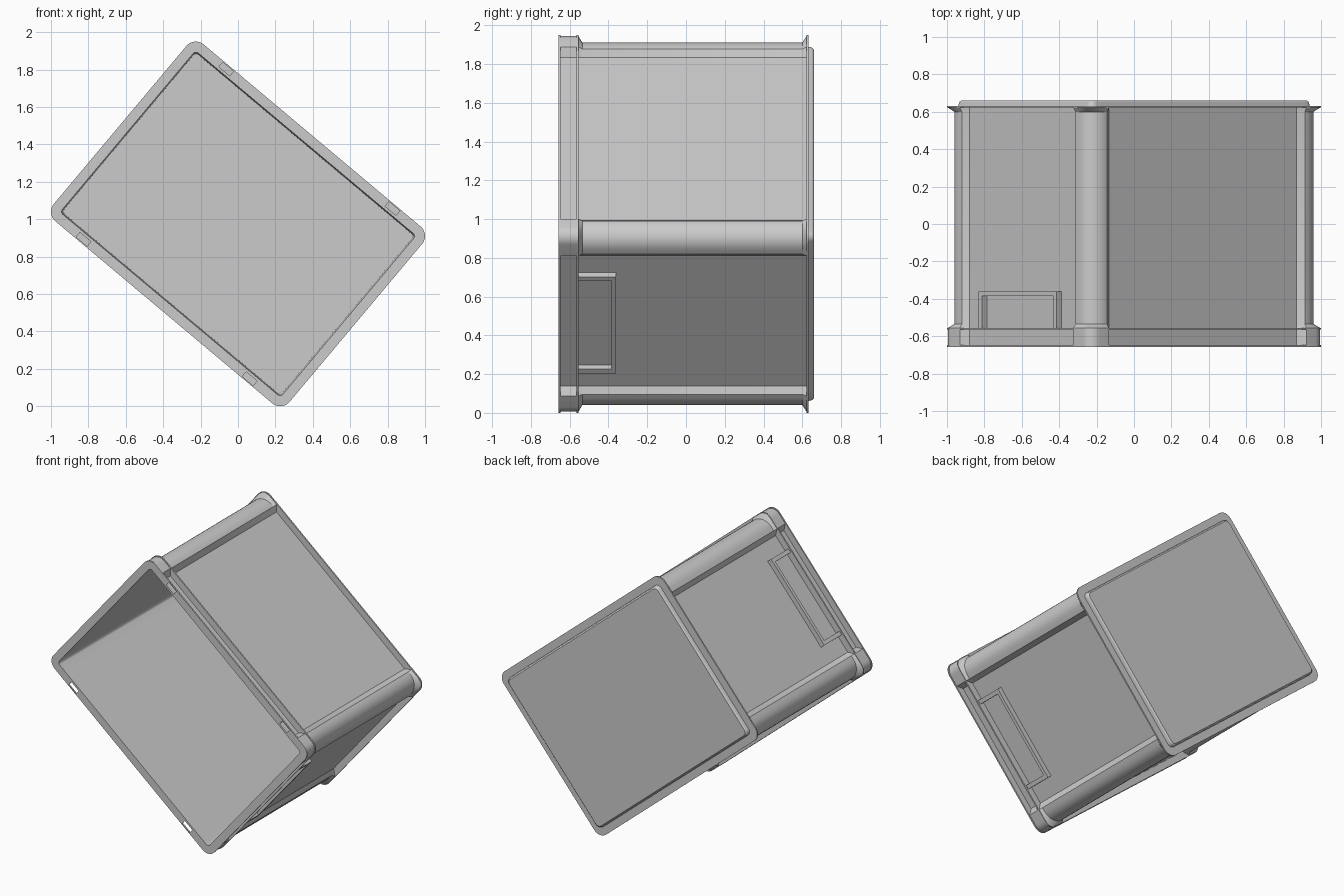
import bpy, bmesh, math

if "Cube" in bpy.data.objects:
    bpy.data.objects.remove(bpy.data.objects["Cube"])

A, B = 0.823, 0.617          # half length / half width of the crate outline
TILT, MID = math.radians(40), 0.975


def finish(bm, name):
    """Turn a bmesh into an object tilted like the whole crate."""
    bmesh.ops.recalc_face_normals(bm, faces=bm.faces)
    me = bpy.data.meshes.new(name)
    bm.to_mesh(me)
    bm.free()
    ob = bpy.data.objects.new(name, me)
    bpy.context.collection.objects.link(ob)
    ob.rotation_euler = (0, TILT, 0)
    ob.location = (0, 0, MID)
    return ob


def outline(col, panel, r, n=8):
    """Rounded rectangle; corner columns inset by col, side panels by panel."""
    a, b = A - col, B - col
    q = [(A - panel, 0.44), (a, 0.472)]
    for i in range(n + 1):
        t = math.pi / 2 * i / n
        q.append((a - r + r * math.cos(t), b - r + r * math.sin(t)))
    q += [(0.69, b), (0.655, B - panel)]
    pts = []
    for su, sv in ((1, 1), (-1, 1), (-1, -1), (1, -1)):
        part = [(su * u, sv * v) for u, v in q]
        pts += part if su * sv > 0 else part[::-1]
    return pts


def boxes(name, specs):
    """Several boxes (u0,u1,y0,y1,v0,v1) in one object."""
    bm = bmesh.new()
    for u0, u1, y0, y1, v0, v1 in specs:
        vs = bmesh.ops.create_cube(bm, size=1)["verts"]
        for v in vs:
            v.co = ((u0 + u1) / 2 + v.co.x * (u1 - u0),
                    (y0 + y1) / 2 + v.co.y * (y1 - y0),
                    (v0 + v1) / 2 + v.co.z * (v1 - v0))
    return finish(bm, name)


# Crate shell: one skin from the inner floor, over the rim, to the stacking foot
sections = [  # y, column inset, panel inset, corner radius
    (0.640, 0.061, 0.061, 0.02),
    (-0.658, 0.054, 0.054, 0.02),
    (-0.658, 0.0, 0.0, 0.066),       # front flange
    (-0.648, 0.0, 0.0, 0.066),
    (-0.648, 0.004, 0.045, 0.066),   # channel between flanges
    (-0.565, 0.004, 0.045, 0.066),
    (-0.565, 0.0, 0.0, 0.066),       # second flange
    (-0.555, 0.0, 0.0, 0.066),
    (-0.555, 0.004, 0.045, 0.066),
    (-0.535, 0.018, 0.045, 0.1),     # body with corner columns
    (0.600, 0.018, 0.045, 0.1),
    (0.622, 0.004, 0.045, 0.066),
    (0.622, 0.0, 0.0, 0.066),        # bottom flange
    (0.632, 0.0, 0.0, 0.066),
    (0.632, 0.052, 0.052, 0.035),    # stacking foot
    (0.652, 0.056, 0.056, 0.035),
    (0.660, 0.064, 0.064, 0.03),
]
bm = bmesh.new()
rings = [[bm.verts.new((u, y, v)) for u, v in outline(c, p, r)]
         for y, c, p, r in sections]
for r0, r1 in zip(rings, rings[1:]):
    for i in range(len(r0)):
        j = (i + 1) % len(r0)
        bm.faces.new((r0[i], r0[j], r1[j], r1[i]))
bm.faces.new(rings[0])
bm.faces.new(rings[-1])
crate = finish(bm, "crate_shell")

# Four slots in the front flange
slots = boxes("slot_cutter", [(u - 0.038, u + 0.038, -0.68, -0.63,
                               s * 0.594 - 0.016, s * 0.594 + 0.016)
                              for u in (-0.58, 0.58) for s in (-1, 1)])
slots.hide_render = True
slots.hide_viewport = True
cut = crate.modifiers.new("slots", "BOOLEAN")
cut.object = slots
cut.solver = "EXACT"

# Grip frames on both short sides
for name, s in (("grip_right", 1), ("grip_left", -1)):
    u0, u1 = sorted((s * 0.773, s * 0.812))
    boxes(name, [(u0, u1, -0.56, -0.36, -0.325, -0.297),
                 (u0, u1, -0.56, -0.36, 0.297, 0.325),
                 (u0, u1, -0.385, -0.362, -0.30, 0.30)])

# Smooth the rounded corners, keep the edges crisp
bpy.ops.object.select_all(action="DESELECT")
crate.select_set(True)
bpy.context.view_layer.objects.active = crate
bpy.ops.object.shade_smooth_by_angle(angle=math.radians(25))
